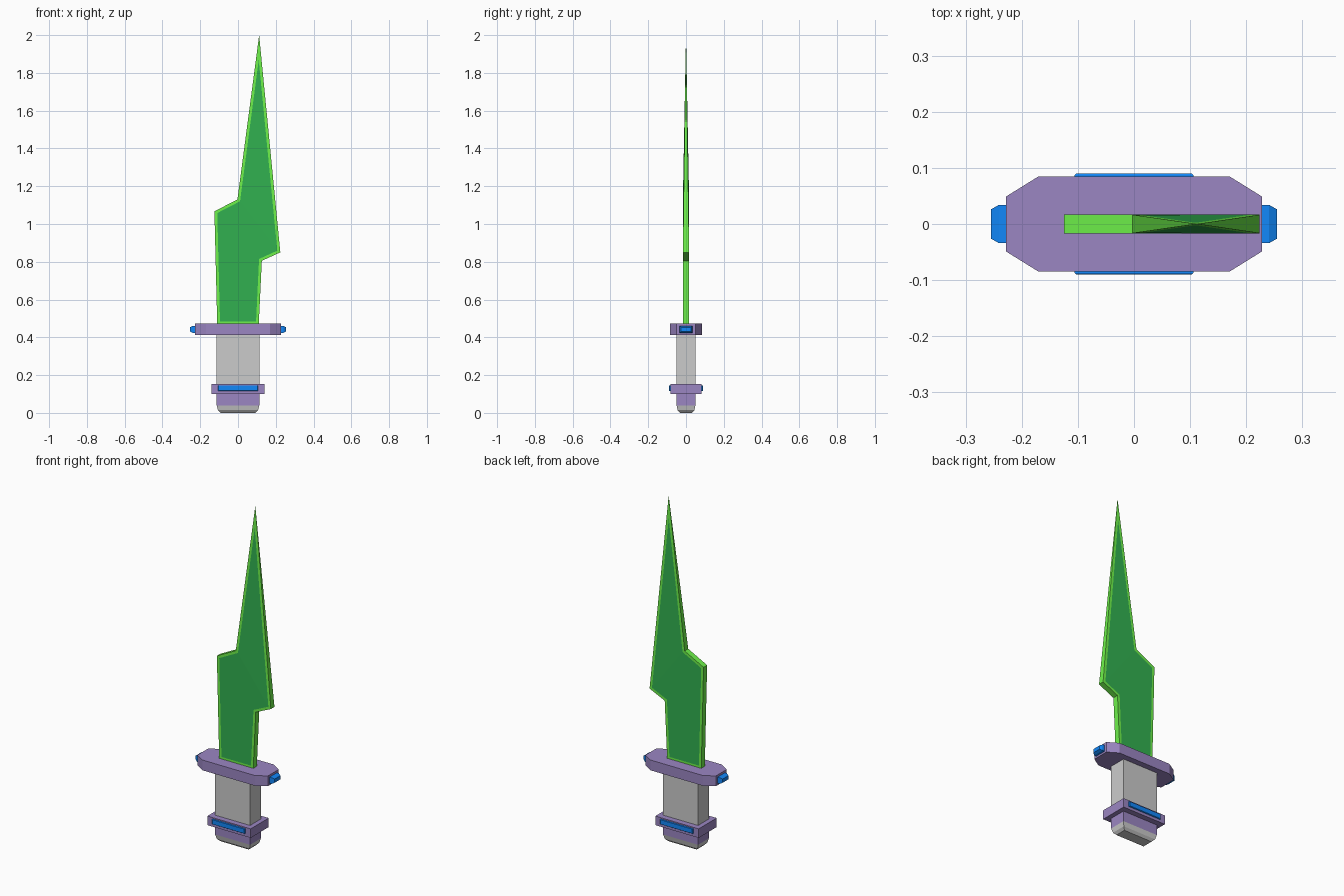
import bpy, bmesh
from math import pi

if "Cube" in bpy.data.objects:
    bpy.data.objects.remove(bpy.data.objects["Cube"])

def material(name, rgb):
    m = bpy.data.materials.new(name)
    m.diffuse_color = (*rgb, 1)
    m.use_nodes = True
    m.node_tree.nodes["Principled BSDF"].inputs["Base Color"].default_value = m.diffuse_color
    return m

PURPLE = material("purple", (0.327, 0.238, 0.54))
BLUE = material("blue", (0.006, 0.246, 0.95))
RIM = material("bright_green", (0.155, 0.88, 0.069))
GREEN = material("deep_green", (0.031, 0.434, 0.08))

def finish(name, bm, *mats):
    bmesh.ops.recalc_face_normals(bm, faces=bm.faces[:])
    me = bpy.data.meshes.new(name)
    bm.to_mesh(me)
    bm.free()
    for m in mats:
        me.materials.append(m)
    ob = bpy.data.objects.new(name, me)
    bpy.context.collection.objects.link(ob)
    return ob

def stack(name, rings, mat=None, cut=None):
    """Loft rectangles (z, half x, half y), optionally with cut corners."""
    bm = bmesh.new()
    loops = []
    for z, hx, hy in rings:
        if cut:
            cx, cy = cut
            q = [(hx, hy - cy), (hx - cx, hy), (cx - hx, hy), (-hx, hy - cy),
                 (-hx, cy - hy), (cx - hx, -hy), (hx - cx, -hy), (hx, cy - hy)]
        else:
            q = [(hx, hy), (-hx, hy), (-hx, -hy), (hx, -hy)]
        loops.append([bm.verts.new((x, y, z)) for x, y in q])
    for a, b in zip(loops, loops[1:]):
        for i in range(len(a)):
            j = (i + 1) % len(a)
            bm.faces.new((a[i], a[j], b[j], b[i]))
    bm.faces.new(loops[0])
    bm.faces.new(loops[-1])
    return finish(name, bm, *([mat] if mat else []))

# Blade: flat lower body, upper triangle tapering to a point, inset coloured faces
outline = [(-0.11, 0.47), (-0.125, 1.067), (-0.003, 1.13), (0.224, 0.85), (0.126, 0.805), (0.11, 0.47)]
T = 0.0165
bm = bmesh.new()
tip = bm.verts.new((0.112, 0, 2))
front, back = ([bm.verts.new((x, y, z)) for x, z in outline] for y in (-T, T))
sides = [[bm.faces.new(v), bm.faces.new((v[2], tip, v[3]))] for v in (front, back)]
for i in range(6):
    j = (i + 1) % 6
    if i == 2:
        bm.faces.new((front[2], back[2], tip))
        bm.faces.new((front[3], tip, back[3]))
    else:
        bm.faces.new((front[i], front[j], back[j], back[i]))
bmesh.ops.recalc_face_normals(bm, faces=bm.faces[:])
for faces in sides:
    bmesh.ops.inset_region(bm, faces=faces, thickness=0.015, depth=0,
                           use_boundary=True, use_even_offset=True)
    for f in faces:
        f.material_index = 1
finish("blade", bm, RIM, GREEN)

# Guard and its tapered end caps
stack("guard", [(0.413, 0.228, 0.085), (0.473, 0.228, 0.085)], PURPLE, (0.058, 0.036))
for s, side in ((-1, "left"), (1, "right")):
    cap = stack(f"guard_cap_{side}", [(0, 0.018, 0.034), (0.021, 0.018, 0.034),
                                      (0.035, 0.011, 0.026)], BLUE)
    cap.location = (s * 0.22, 0, 0.442)
    cap.rotation_euler = (0, s * pi / 2, 0)

# Grip
stack("grip", [(0.15, 0.113, 0.05), (0.414, 0.113, 0.05)])

# Collar with blue inlay bars front and back
stack("collar", [(0.10, 0.14, 0.083), (0.153, 0.14, 0.083)], PURPLE)
for s, side in ((-1, "front"), (1, "back")):
    bar = stack(f"collar_bar_{side}", [(0, 0.106, 0.015), (0.017, 0.106, 0.015),
                                       (0.02, 0.103, 0.013)], BLUE)
    bar.location = (0, s * 0.07, 0.131)
    bar.rotation_euler = (-s * pi / 2, 0, 0)

# Pommel: purple band and rounded grey end
stack("pommel_band", [(0.04, 0.113, 0.05), (0.101, 0.113, 0.05)], PURPLE)
stack("pommel_end", [(0, 0.092, 0.032), (0.014, 0.106, 0.044), (0.04, 0.113, 0.05)])
